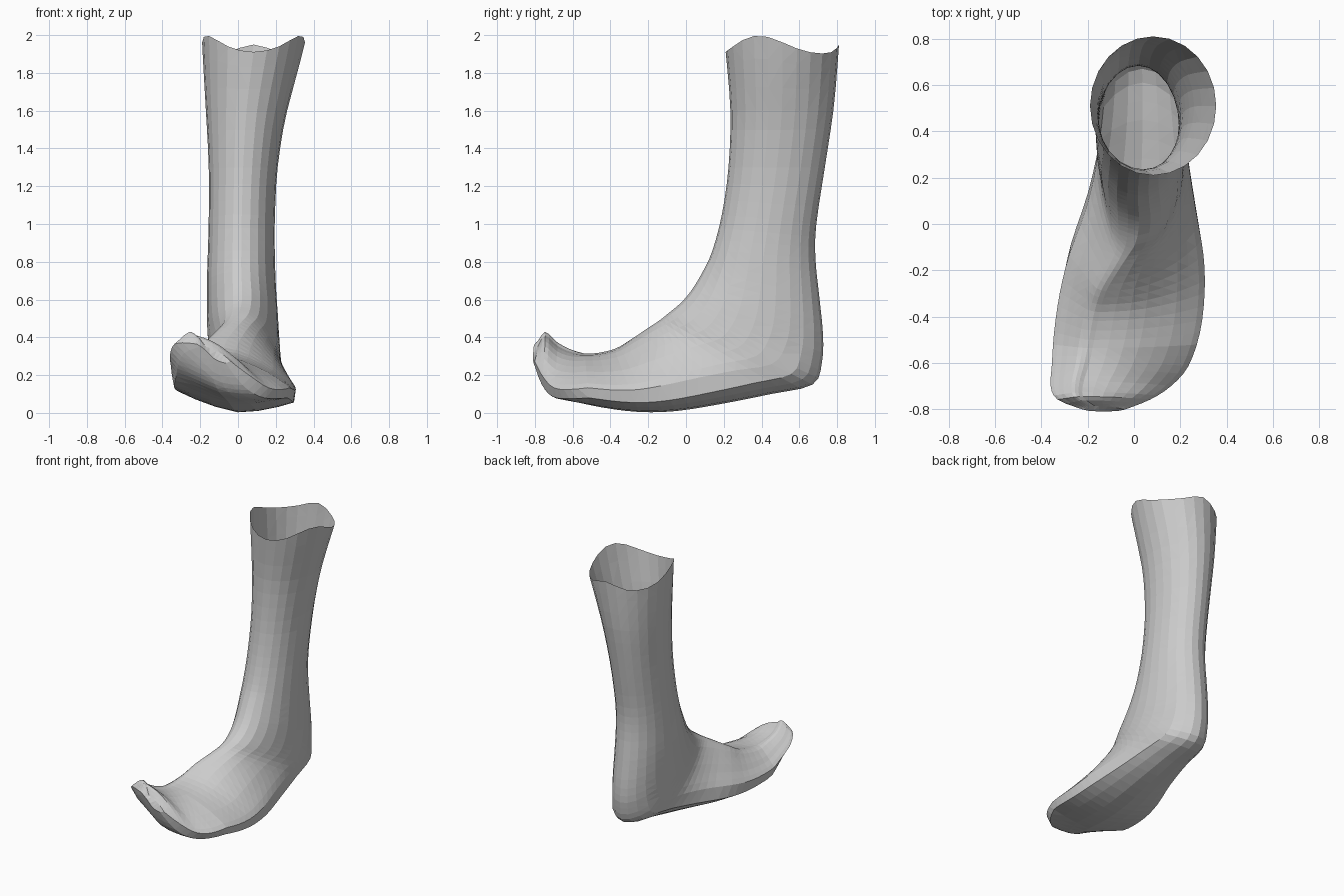
import bpy
import bmesh
import math

if "Cube" in bpy.data.objects:
    bpy.data.objects.remove(bpy.data.objects["Cube"], do_unlink=True)

HALF = 12   # steps down one side of a cross-section
STEPS = 3   # rows between neighbouring stations

# Stations: front y, front z, back y, back z, right x, left x, foot blend
leg_stations = [
    (.21, 1.91, .81, 1.9, -.19, .355, 0),
    (.235, 1.6, .78, 1.6, -.17, .26, 0),
    (.225, 1.3, .735, 1.3, -.155, .21, 0),
    (.19, 1.05, .69, 1.0, -.155, .195, 0),
    (.14, .86, .685, .82, -.16, .195, 0),
    (.09, .75, .705, .62, -.165, .2, 0),
    (.03, .65, .725, .42, -.165, .21, 0),
    (-.03, .58, .72, .27, -.165, .22, .1),
]
foot_stations = [
    (-.09, .53, .67, .15, -.165, .235, .35),
    (-.14, .49, .45, .1, -.17, .245, .7),
    (-.2, .45, .2, .05, -.21, .27, .9),
    (-.29, .39, -.05, .01, -.28, .3, 1),
    (-.38, .335, -.25, .005, -.32, .305, 1),
    (-.5, .31, -.45, .03, -.345, .285, 1),
    (-.6, .32, -.62, .07, -.355, .235, 1),
    (-.68, .355, -.71, .11, -.36, .16, 1),
    (-.745, .41, -.765, .18, -.33, .07, 1),
    (-.785, .35, -.81, .29, -.22, -.04, 1),
]

# Foot half-section: sideways fraction, fraction from instep to sole
foot_profile = [
    (0, 0), (.14, .015), (.28, .05), (.42, .12), (.56, .22), (.7, .33),
    (.82, .45), (.93, .56), (1, .65), (.97, .85), (.7, .92), (.35, .98), (0, 1),
]


def catmull(a, b, c, d, t):
    """Smoothly interpolate station values between b and c."""
    return [
        q + .5 * t * (r - p + t * (2 * p - 5 * q + 4 * r - s + t * (3 * (q - r) + s - p)))
        for p, q, r, s in zip(a, b, c, d)
    ]


def refine(stations):
    """Insert smooth rows between the stations."""
    last = len(stations) - 1
    rows = []
    for i in range(last):
        quad = [stations[min(max(i + k, 0), last)] for k in (-1, 0, 1, 2)]
        rows += [catmull(*quad, step / STEPS) for step in range(STEPS)]
    return rows + [stations[last]]


def section(row):
    """Return the ring of points for one row."""
    front_y, front_z, back_y, back_z, right, left, blend = row
    blend = min(max(blend, 0), 1)
    middle = (right + left) / 2
    half_width = (left - right) / 2
    toe_tilt = 1.6 * max(0, -.53 - front_y)
    ring = []
    for i in range(2 * HALF):
        side = 1 if i <= HALF else -1
        k = i if side > 0 else 2 * HALF - i
        angle = math.pi * k / HALF
        s, u = foot_profile[k]
        s = blend * s + (1 - blend) * math.sin(angle)
        u = blend * u + (1 - blend) * (1 - math.cos(angle)) / 2
        # The right edge is raised, and the whole toe rolls over
        offset = side * s * half_width
        lean = offset * (toe_tilt + (0 if side > 0 else .19 * blend))
        # The sole tucks in under the toe
        offset *= 1 - 3 * toe_tilt * max(0, u - .65)
        # The instep ridge runs nearer the right edge
        ridge = .45 * blend * half_width * (1 - s) * (1 - u)
        y = front_y + (back_y - front_y) * u
        z = front_z + (back_z - front_z) * u - lean
        # The rim rises to a point at each side and at the back
        rim = min(max((front_z - 1.6) / .31, 0), 1) ** 2
        side_peak = max(0, math.cos(angle - 1.15)) ** 5
        back_peak = max(0, -math.cos(angle)) ** 12
        z += rim * (.09 * side_peak + .05 * back_peak)
        ring.append((middle + offset - ridge, y, max(z, 0)))
    return ring


# Boot-shaped shell, open at the top and closed at the toe
bm = bmesh.new()
rings = [
    [bm.verts.new(point) for point in section(row)]
    for row in refine(leg_stations + foot_stations)
]
for upper, lower in zip(rings, rings[1:]):
    for i in range(2 * HALF):
        j = (i + 1) % (2 * HALF)
        bm.faces.new((upper[i], upper[j], lower[j], lower[i]))
bm.faces.new(rings[-1])
bmesh.ops.remove_doubles(bm, verts=bm.verts, dist=.0005)
bmesh.ops.triangulate(bm, faces=bm.faces)
bmesh.ops.recalc_face_normals(bm, faces=bm.faces)

mesh = bpy.data.meshes.new("foot_and_leg_shell")
bm.to_mesh(mesh)
bm.free()
shell = bpy.data.objects.new("foot_and_leg_shell", mesh)
bpy.context.collection.objects.link(shell)

# Plain grey for the whole shell
grey = bpy.data.materials.new("light_grey")
grey.use_nodes = True
colour = (.6, .6, .6, 1)
grey.diffuse_color = colour
grey.node_tree.nodes["Principled BSDF"].inputs["Base Color"].default_value = colour
mesh.materials.append(grey)
